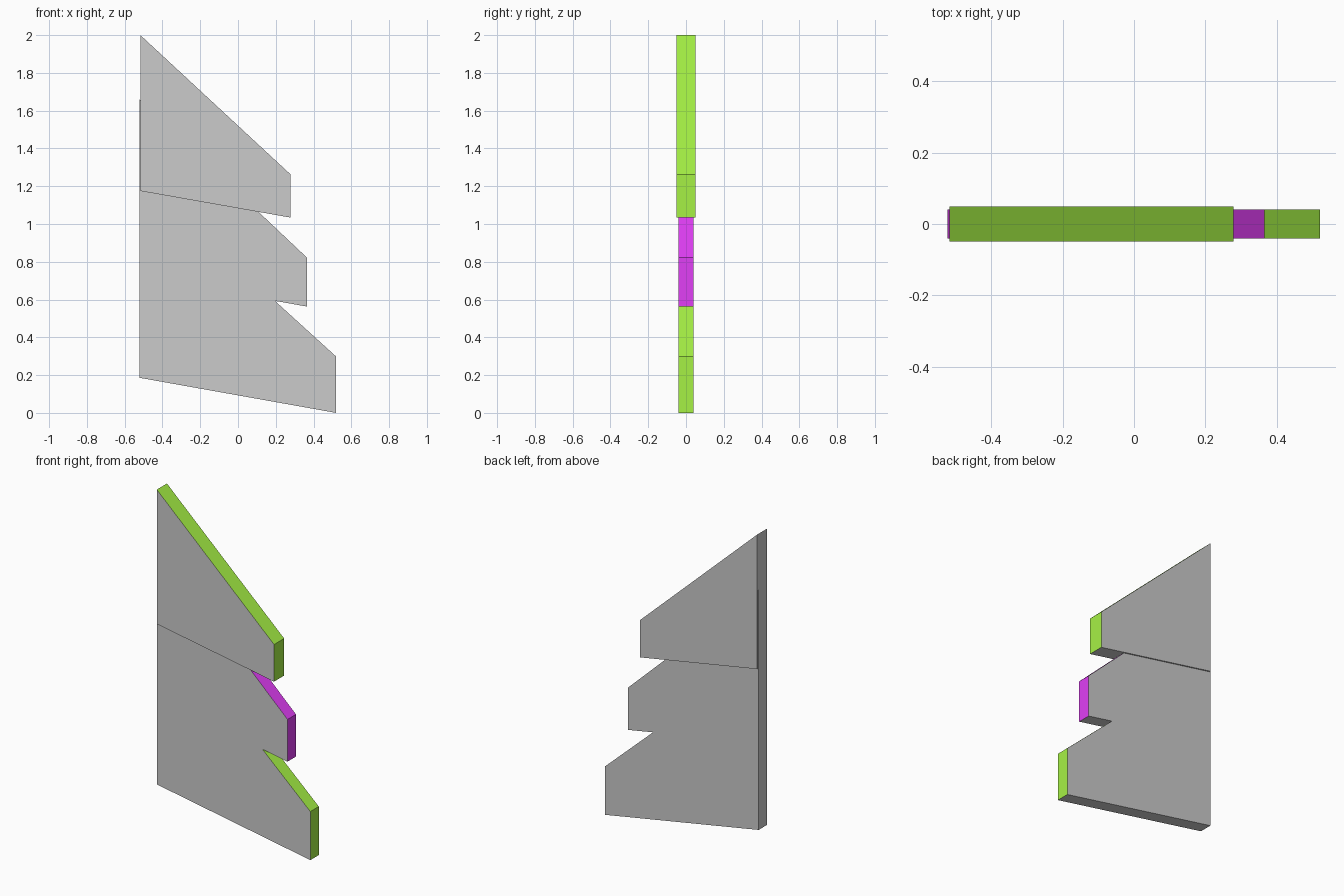
import bpy, bmesh

if "Cube" in bpy.data.objects:
    bpy.data.objects.remove(bpy.data.objects["Cube"])


def paint(name, rgb):
    m = bpy.data.materials.new(name)
    m.diffuse_color = (*rgb, 1)
    m.use_nodes = True
    m.node_tree.nodes["Principled BSDF"].inputs["Base Color"].default_value = m.diffuse_color
    return m


grey = paint("grey", (0.6, 0.6, 0.6))
green = paint("green", (0.38, 0.88, 0.06))
purple = paint("purple", (0.75, 0.05, 0.92))


def tier(name, profile, half, edge_mat):
    """Extrude an x-z profile along y; slope and tip (edges 0 and 1) get the edge colour."""
    bm = bmesh.new()
    front = [bm.verts.new((x, -half, z)) for x, z in profile]
    back = [bm.verts.new((x, half, z)) for x, z in profile]
    bm.faces.new(front)
    bm.faces.new(back[::-1])
    n = len(profile)
    for i in range(n):
        j = (i + 1) % n
        f = bm.faces.new((front[i], front[j], back[j], back[i]))
        f.material_index = 1 if i < 2 else 0
    bmesh.ops.recalc_face_normals(bm, faces=bm.faces)
    me = bpy.data.meshes.new(name)
    bm.to_mesh(me)
    bm.free()
    me.materials.append(grey)
    me.materials.append(edge_mat)
    ob = bpy.data.objects.new(name, me)
    bpy.context.collection.objects.link(ob)


# Half-tree plate: three overlapping tiers, each upper left, tip top, tip bottom, lower left
tier("lower_tier", [(-0.522, 1.245), (0.52, 0.298), (0.52, 0.0), (-0.522, 0.186)], 0.041, green)
tier("middle_tier", [(-0.522, 1.66), (0.365, 0.822), (0.365, 0.563), (-0.522, 0.721)], 0.041, purple)
tier("upper_tier", [(-0.517, 2.0), (0.279, 1.262), (0.279, 1.034), (-0.517, 1.175)], 0.049, green)
